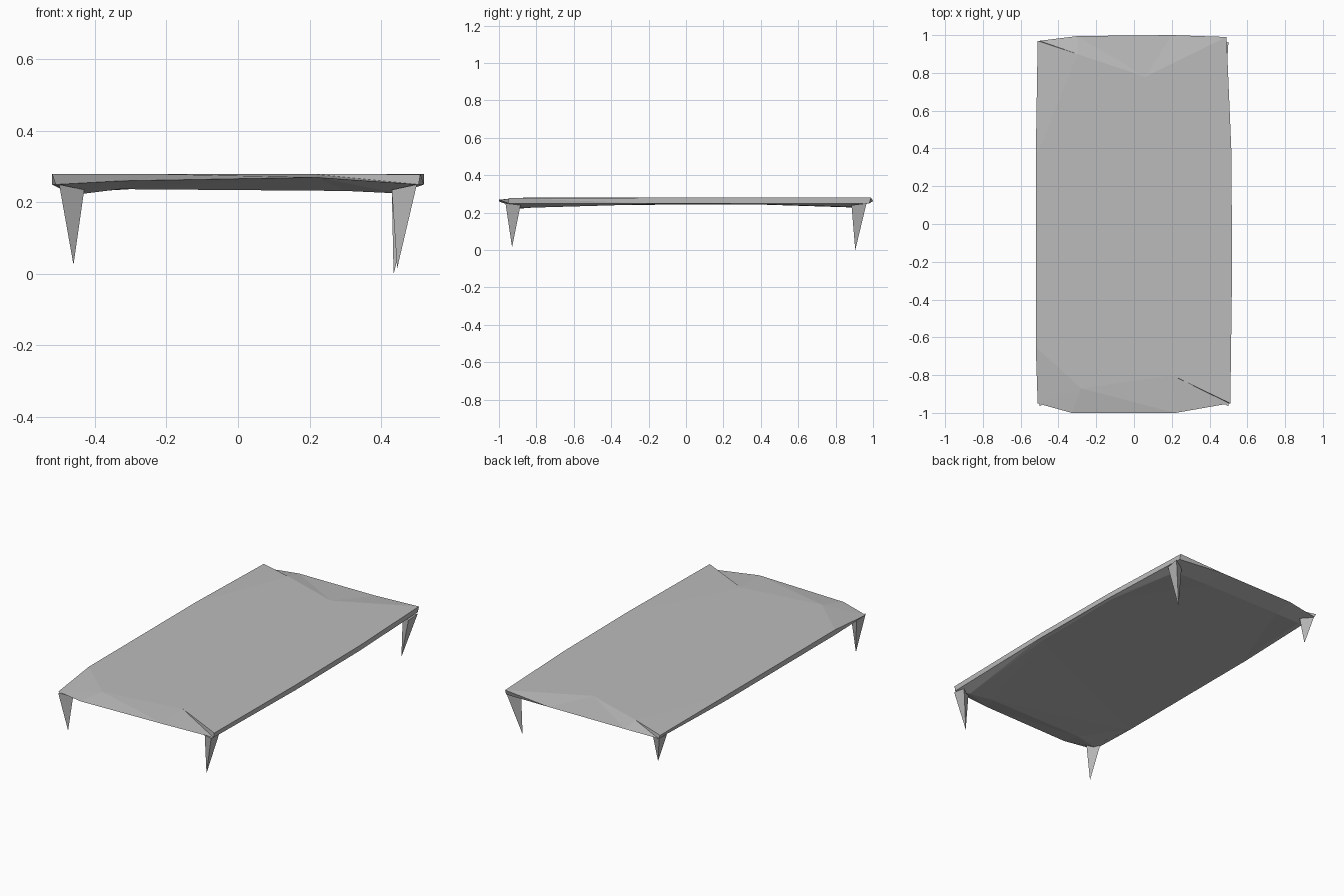
import bpy, bmesh

if "Cube" in bpy.data.objects:
    bpy.data.objects.remove(bpy.data.objects["Cube"])

grey = bpy.data.materials.new("plain grey")
grey.diffuse_color = (0.5, 0.5, 0.5, 1)
grey.use_nodes = True
grey.node_tree.nodes["Principled BSDF"].inputs["Base Color"].default_value = grey.diffuse_color


def finish(bm, name):
    bmesh.ops.remove_doubles(bm, verts=bm.verts, dist=0.001)
    bmesh.ops.triangulate(bm, faces=[f for f in bm.faces if len(f.verts) > 3])
    bmesh.ops.recalc_face_normals(bm, faces=bm.faces)
    me = bpy.data.meshes.new(name)
    bm.to_mesh(me)
    bm.free()
    me.materials.append(grey)
    bpy.context.collection.objects.link(bpy.data.objects.new(name, me))


# Table top: flat panel, faceted rim and raised underside, as three matched rings
rings = [
    [(-.52, -.65, .28), (-.28, -.87, .28), (-.28, -.87, .28), (.2, -.8, .28),
     (.51, -.95, .278), (.52, -.2, .28), (.515, .4, .28), (.49, .99, .28),
     (.06, .78, .28), (-.3, .9, .28), (-.51, .97, .272), (-.52, .35, .28)],
    [(-.52, -.65, .25), (-.51, -.95, .25), (-.33, -1, .26), (.22, -1, .27),
     (.505, -.95, .25), (.52, -.2, .25), (.515, .4, .25), (.49, .98, .25),
     (.2, 1, .262), (-.3, .995, .262), (-.5, .97, .25), (-.52, .35, .25)],
    [(-.5, -.65, .24), (-.45, -.89, .222), (-.33, -.88, .237), (.3, -.87, .232),
     (.45, -.89, .225), (.5, -.2, .245), (.5, .4, .245), (.44, .88, .23),
     (.2, .88, .237), (-.3, .88, .237), (-.45, .89, .228), (-.5, .35, .245)],
]
bm = bmesh.new()
vs = [[bm.verts.new(p) for p in ring] for ring in rings]
n = len(rings[0])
for a, b in zip(vs, vs[1:]):
    for i in range(n):
        j = (i + 1) % n
        bm.faces.new((a[i], a[j], b[j], b[i]))
bm.faces.new(vs[0][:2] + vs[0][3:])     # skips the shared crease point
bm.faces.new(vs[2][::-1])
finish(bm, "table_top")

# Legs: three-sided spikes under the corners (side x, side y, tip)
legs = {
    "front_left_leg": (-1, -1, (-.46, -.93, .025)),
    "front_right_leg": (1, -1, (.445, -.93, .015)),
    "back_right_leg": (1, 1, (.435, .905, 0)),
    "back_left_leg": (-1, 1, (-.465, .925, .09)),
}
for name, (sx, sy, tip) in legs.items():
    bm = bmesh.new()
    base = [bm.verts.new((sx * x, sy * y, z)) for x, y, z in
            ((.5, .965, .25), (.43, .925, .235), (.495, .885, .24))]
    end = bm.verts.new(tip)
    bm.faces.new(base)
    for i in range(3):
        bm.faces.new((base[i], base[(i + 1) % 3], end))
    finish(bm, name)
